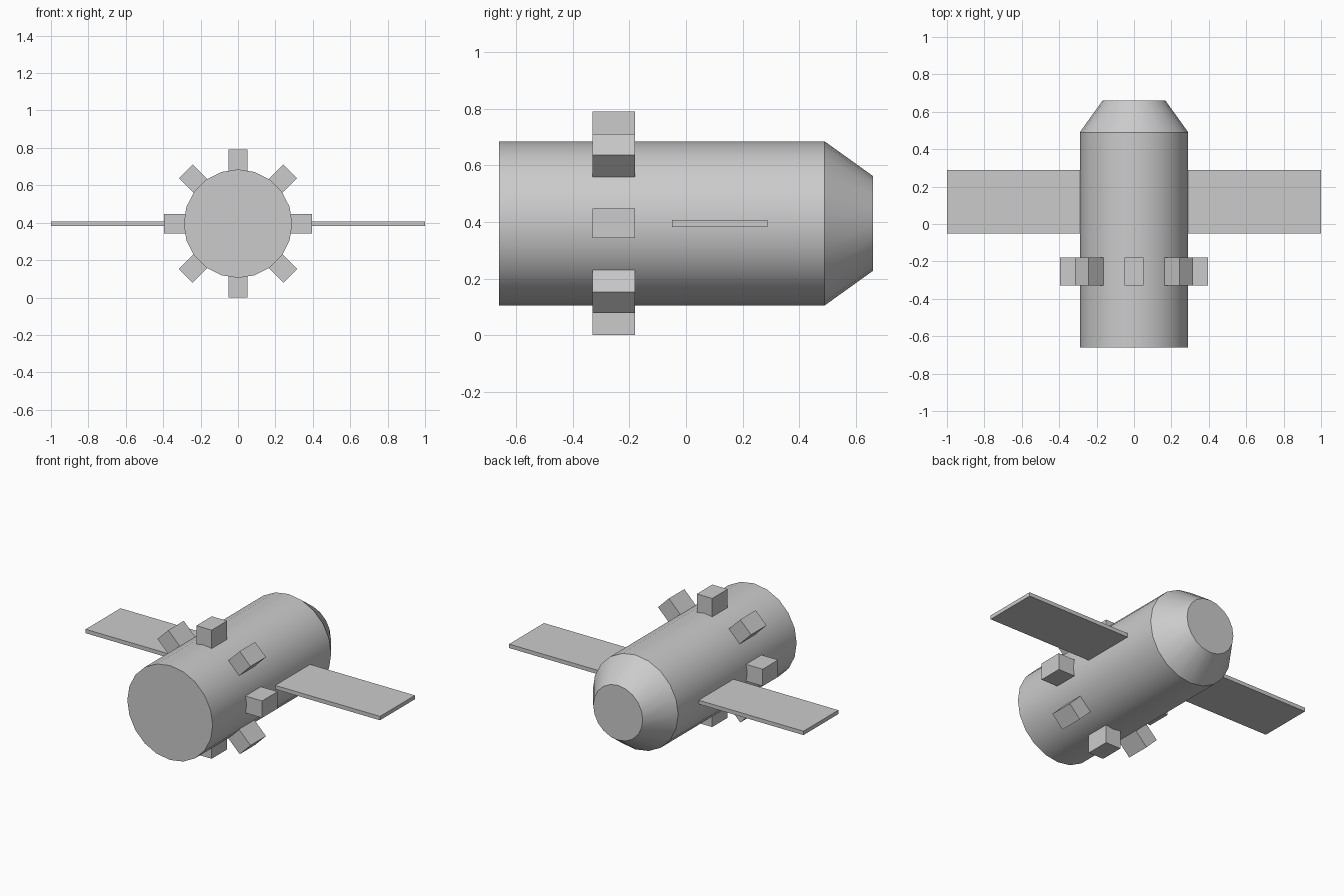
import bpy, bmesh, math
from mathutils import Matrix, Vector

if "Cube" in bpy.data.objects:
    bpy.data.objects.remove(bpy.data.objects["Cube"])

ZC = 0.395   # height of the body axis
SIDES = 20


def add_object(name, bm):
    bmesh.ops.recalc_face_normals(bm, faces=bm.faces)
    mesh = bpy.data.meshes.new(name)
    bm.to_mesh(mesh)
    bm.free()
    obj = bpy.data.objects.new(name, mesh)
    bpy.context.collection.objects.link(obj)
    return obj


def box(name, lo, hi, turn=0.0):
    """Box between two corners (relative to the body axis), turned about y."""
    lo, hi = Vector(lo), Vector(hi)
    bm = bmesh.new()
    place = (Matrix.Translation((0, 0, ZC)) @ Matrix.Rotation(turn, 4, 'Y')
             @ Matrix.Translation((lo + hi) / 2) @ Matrix.Diagonal((*(hi - lo), 1)))
    bmesh.ops.create_cube(bm, size=1, matrix=place)
    return add_object(name, bm)


# Body: profile of (y, radius) swept round the y axis, with flat caps
bm = bmesh.new()
rings = []
for y, r in [(-0.66, 0.29), (0.49, 0.29), (0.66, 0.168)]:
    angles = [2 * math.pi * i / SIDES for i in range(SIDES)]
    rings.append([bm.verts.new((r * math.cos(a), y, ZC + r * math.sin(a))) for a in angles])
for a, b in zip(rings, rings[1:]):
    for i in range(SIDES):
        j = (i + 1) % SIDES
        bm.faces.new((a[i], a[j], b[j], b[i]))
bm.faces.new(rings[0])
bm.faces.new(rings[-1])
body = add_object("body", bm)
bpy.context.view_layer.objects.active = body
body.select_set(True)
bpy.ops.object.shade_smooth_by_angle(angle=math.radians(30))

# Ring of eight blocks around the body
for i in range(8):
    box(f"block_{i + 1}", (-0.052, -0.33, 0.25), (0.052, -0.18, 0.395), i * math.pi / 4)

# Side panels
for name, turn in (("right_panel", 0), ("left_panel", 1)):
    x = (-1.0, -0.27) if turn else (0.27, 1.0)
    box(name, (x[0], -0.05, -0.012), (x[1], 0.288, 0.012))
